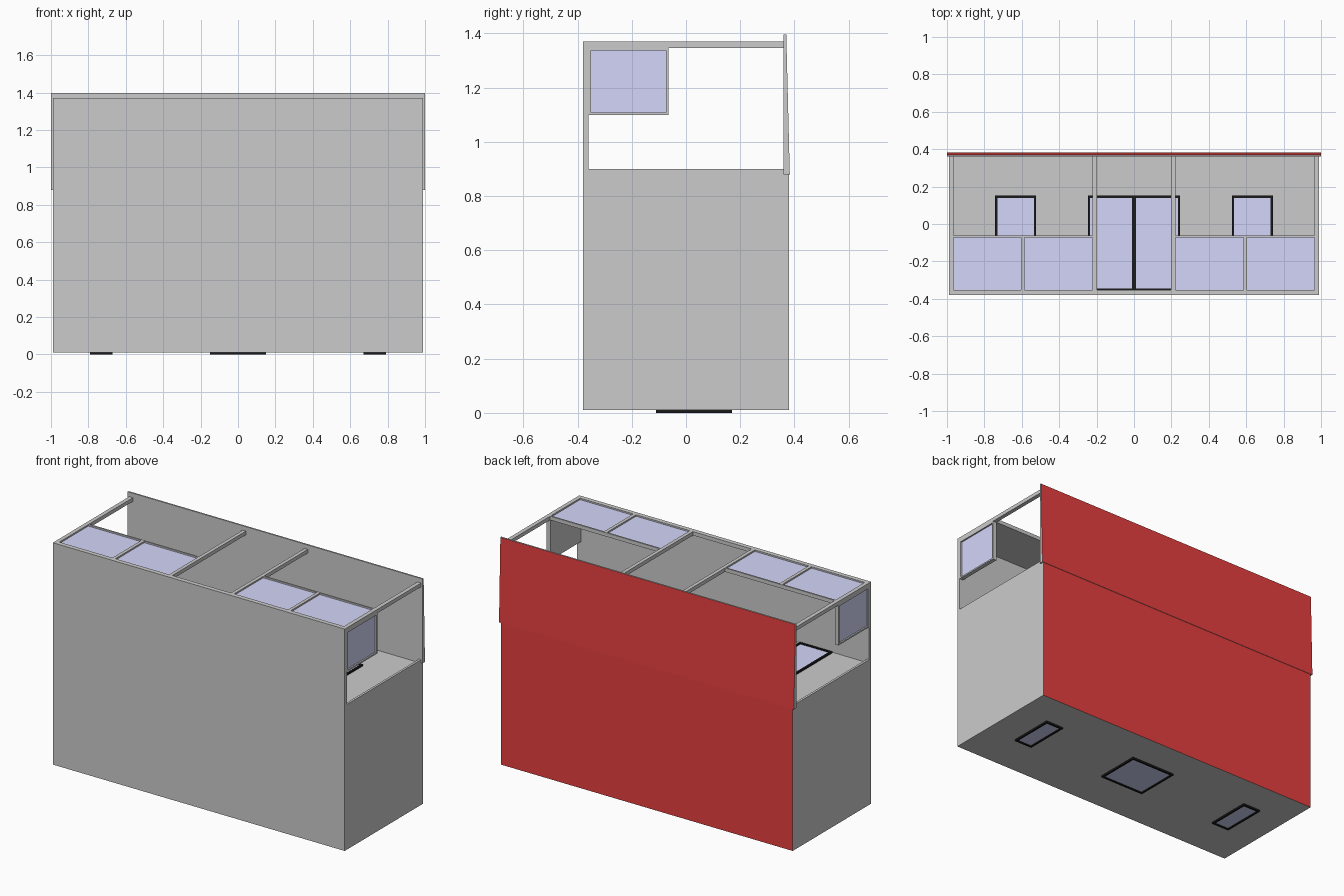
import bpy, bmesh

if "Cube" in bpy.data.objects:
    bpy.data.objects.remove(bpy.data.objects["Cube"])


def material(name, rgb):
    m = bpy.data.materials.new(name)
    m.diffuse_color = (*rgb, 1)
    m.use_nodes = True
    m.node_tree.nodes["Principled BSDF"].inputs["Base Color"].default_value = m.diffuse_color
    return m


RED = material("red_cladding", (0.8, 0.05, 0.05))
GLASS = material("blue_glass", (0.66, 0.67, 0.95))
BLACK = material("black_trim", (0.01, 0.01, 0.01))


def finish(name, bm, mat=None):
    bmesh.ops.recalc_face_normals(bm, faces=bm.faces)
    mesh = bpy.data.meshes.new(name)
    bm.to_mesh(mesh)
    bm.free()
    if mat:
        mesh.materials.append(mat)
    ob = bpy.data.objects.new(name, mesh)
    bpy.context.collection.objects.link(ob)
    return ob


def add_box(bm, x0, x1, y0, y1, z0, z1):
    vs = bmesh.ops.create_cube(bm, size=1)["verts"]
    for v in vs:
        v.co = (x1 if v.co.x > 0 else x0,
                y1 if v.co.y > 0 else y0,
                z1 if v.co.z > 0 else z0)


def boxes(name, items, mat=None):
    bm = bmesh.new()
    for it in items:
        add_box(bm, *it)
    return finish(name, bm, mat)


def paint_back(ob):
    # red on the outward +y faces only
    ob.data.materials.append(None)
    ob.data.materials.append(RED)
    for p in ob.data.polygons:
        p.material_index = 1 if p.normal.y > 0.9 and p.center.y > 0.37 else 0


def mirror(ob):
    m = ob.modifiers.new("mirror", "MIRROR")
    m.use_axis = (True, False, False)


def frame_bars(x0, x1, y0, y1, z0, z1, w):
    return [(x0, x0 + w, y0, y1, z0, z1), (x1 - w, x1, y0, y1, z0, z1),
            (x0 + w, x1 - w, y0, y0 + w, z0, z1), (x0 + w, x1 - w, y1 - w, y1, z0, z1)]


W, D = 0.99, 0.38      # half width, half depth
WALL, RIM, TOP = 0.875, 0.9, 1.37

# Main block, with a recessed wall behind a raised rim
body = boxes("main_block", [(-W, W, -D, D, 0.01, WALL)])
bm = bmesh.new()
bm.from_mesh(body.data)
bm.faces.ensure_lookup_table()
face = max(bm.faces, key=lambda f: f.calc_center_median().z)
bmesh.ops.inset_region(bm, faces=[face], thickness=0.02)
rim = [v for v in bm.verts if v.co.z > 0.5 and abs(v.co.x) > W - 0.01]
for v in rim:
    v.co.z = RIM
inner = bmesh.ops.extrude_face_region(bm, geom=[face])
for v in face.verts:
    v.co.z = RIM
for v in [g for g in inner["geom"] if isinstance(g, bmesh.types.BMVert)]:
    v.co.z = WALL
if face.is_valid:
    bmesh.ops.delete(bm, geom=[face], context="FACES_ONLY")
bmesh.ops.recalc_face_normals(bm, faces=bm.faces)
bm.to_mesh(body.data)
bm.free()
paint_back(body)

# Overhanging slab, tapered towards its free edge
bm = bmesh.new()
profile = [(0.36, 0.88), (0.383, 0.88), (0.37, 1.397), (0.36, 1.397)]
f = bm.faces.new([bm.verts.new((-1, y, z)) for y, z in profile])
ext = bmesh.ops.extrude_face_region(bm, geom=[f])
bmesh.ops.translate(bm, vec=(2, 0, 0),
                    verts=[g for g in ext["geom"] if isinstance(g, bmesh.types.BMVert)])
overhang = finish("overhang", bm)
overhang.data.update()
overhang.data.materials.append(None)
overhang.data.materials.append(RED)
for p in overhang.data.polygons:
    p.material_index = 1 if p.normal.y > 0.9 else 0

# Deck and its edge beam
boxes("deck", [(-W, W, -D, -0.36, RIM, TOP), (-W, W, -0.36, -0.352, 1.347, TOP)])

# Posts
mirror(boxes("post", [(0.965, W, -0.352, 0.36, 1.347, TOP),
                      (0.199, 0.221, -0.352, 0.36, 1.347, TOP)]))

# Balustrade panels: backing board, raised bars and glass
mirror(boxes("balustrade_frame", [
    (0.221, 0.965, -0.36, -0.062, 1.347, 1.358),
    (0.221, 0.965, -0.072, -0.062, 1.347, TOP),
    (0.585, 0.605, -0.352, -0.072, 1.347, TOP)]))
mirror(boxes("balustrade_glass", [(0.221, 0.585, -0.352, -0.072, 1.357, 1.361),
                                  (0.605, 0.965, -0.352, -0.072, 1.357, 1.361)], GLASS))
mirror(boxes("side_panel_frame", [
    (0.965, 0.978, -0.36, -0.065, 1.1, 1.347),
    (0.965, W, -0.073, -0.065, 1.1, TOP),
    (0.965, W, -0.352, -0.073, 1.1, 1.109),
    (0.965, W, -0.352, -0.073, 1.338, TOP),
    (0.965, W, -0.36, -0.35, 1.1, TOP)]))
mirror(boxes("side_panel_glass", [(0.977, 0.981, -0.35, -0.073, 1.109, 1.338)], GLASS))

# Door and windows on the recessed wall
y0, y1 = -0.357, 0.152
boxes("door_frame", frame_bars(-0.246, 0.246, y0, y1, WALL - 0.01, 0.885, 0.012)
      + [(-0.012, 0.012, y0 + 0.012, y1 - 0.012, WALL - 0.01, 0.885)], BLACK)
boxes("door_glass", [(-0.234, 0.234, y0 + 0.012, y1 - 0.012, 0.87, 0.879)], GLASS)
mirror(boxes("window_frame", frame_bars(0.523, 0.742, y0, y1, WALL - 0.01, 0.885, 0.012), BLACK))
mirror(boxes("window_glass", [(0.535, 0.73, y0 + 0.012, y1 - 0.012, 0.87, 0.879)], GLASS))

# Windows on the underside wall
for name, x0, x1 in (("large", -0.15, 0.15), ("left", -0.79, -0.67), ("right", 0.67, 0.79)):
    boxes(name + "_rear_window_frame", frame_bars(x0, x1, -0.11, 0.17, 0, 0.015, 0.012), BLACK)
    boxes(name + "_rear_window_glass",
          [(x0 + 0.012, x1 - 0.012, -0.098, 0.158, 0.005, 0.015)], GLASS)
